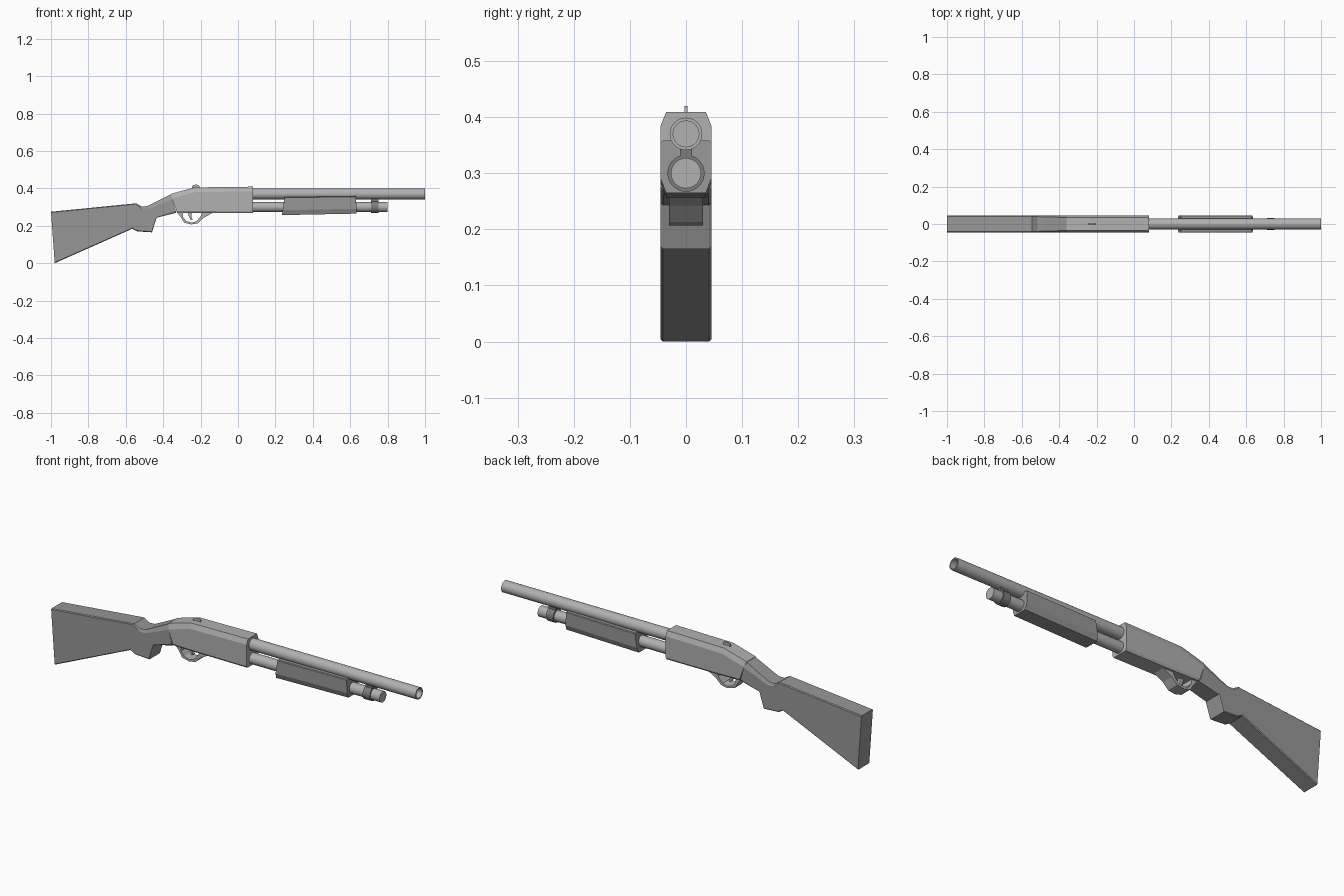
import bpy, bmesh, math

if "Cube" in bpy.data.objects:
    bpy.data.objects.remove(bpy.data.objects["Cube"])


def grey(name, v):
    m = bpy.data.materials.new(name)
    m.diffuse_color = (v, v, v, 1)
    m.use_nodes = True
    m.node_tree.nodes["Principled BSDF"].inputs["Base Color"].default_value = m.diffuse_color
    return m


METAL, DARK, BLACK = grey("metal_grey", 0.44), grey("stock_grey", 0.31), grey("clamp_grey", 0.2)


def finish(name, bm, mat, smooth=False):
    bmesh.ops.recalc_face_normals(bm, faces=bm.faces[:])
    me = bpy.data.meshes.new(name)
    bm.to_mesh(me)
    bm.free()
    me.materials.append(mat)
    ob = bpy.data.objects.new(name, me)
    bpy.context.collection.objects.link(ob)
    if smooth:
        bpy.context.view_layer.objects.active = ob
        ob.select_set(True)
        bpy.ops.object.shade_smooth_by_angle(angle=math.radians(35))
        ob.select_set(False)
    return ob


def bridge(bm, rings):
    """Join successive rings with quads and cap both ends."""
    n = len(rings[0])
    for a, b in zip(rings, rings[1:]):
        for i in range(n):
            j = (i + 1) % n
            bm.faces.new((a[i], a[j], b[j], b[i]))
    bm.faces.new(rings[0])
    bm.faces.new(rings[-1])


def loft(name, stations, mat, w=0.0455):
    """Chamfered sections; station = top x,z, bottom x,z, top chamfer y,z, bottom chamfer y,z."""
    bm = bmesh.new()
    rings = []
    for xt, zt, xb, zb, ty, tz, by, bz in stations:
        h = zt - zb
        half = [(w - by, 0), (w, bz), (w, h - tz), (w - ty, h)]
        ring = half + [(-y, z) for y, z in reversed(half)]
        rings.append([bm.verts.new((xb + (xt - xb) * z / h, y, zb + z)) for y, z in ring])
    bridge(bm, rings)
    return finish(name, bm, mat)


def lathe(name, profile, z, mat, n=32):
    """Turn (x, radius) points about the x axis at height z."""
    bm = bmesh.new()
    angles = [2 * math.pi * i / n for i in range(n)]
    bridge(bm, [[bm.verts.new((x, r * math.sin(t), z + r * math.cos(t))) for t in angles]
                for x, r in profile])
    return finish(name, bm, mat, True)


def plate(name, pts, w, mat):
    """Extrude a side profile across y."""
    bm = bmesh.new()
    bridge(bm, [[bm.verts.new((x, y, z)) for x, z in pts] for y in (-w, w)])
    return finish(name, bm, mat)


# Stock with angular pistol grip
low = (0.004, 0.004)
loft("stock", [
    (-1.0, 0.275, -0.98, 0.0, *low, *low),
    (-0.545, 0.320, -0.565, 0.184, *low, *low),
    (-0.515, 0.303, -0.54, 0.170, 0.006, 0.010, *low),
    (-0.485, 0.305, -0.46, 0.165, 0.007, 0.014, *low),
    (-0.45, 0.322, -0.435, 0.243, 0.008, 0.018, *low),
    (-0.358, 0.368, -0.33, 0.269, 0.010, 0.025, 0.006, 0.010),
], DARK, 0.045)

# Receiver
ch = (0.010, 0.025, 0.006, 0.010)
loft("receiver", [
    (-0.36, 0.370, -0.325, 0.270, *ch),
    (-0.235, 0.405, -0.21, 0.268, *ch),
    (0.08, 0.409, 0.08, 0.267, *ch),
], METAL)

# Sliding fore-end
loft("pump_grip", [
    (0.25, 0.353, 0.235, 0.257, 0.004, 0.003, 0.010, 0.026),
    (0.63, 0.358, 0.635, 0.265, 0.004, 0.003, 0.010, 0.026),
], DARK)

# Hollow barrel and magazine tube
lathe("barrel", [(0.06, 0.029), (1.0, 0.029), (1.0, 0.023), (0.75, 0.023)], 0.370, METAL)
lathe("magazine_tube", [(0.06, 0.027), (0.8, 0.027)], 0.300, METAL)

# Barrel clamp
lathe("clamp_ring", [(0.71, 0.033), (0.75, 0.033)], 0.300, BLACK)
plate("clamp_bracket", [(0.71, 0.32), (0.75, 0.32), (0.75, 0.348), (0.71, 0.348)], 0.011, BLACK)

# Trigger guard loop
outer = [(-0.33, 0.276), (-0.305, 0.245), (-0.288, 0.217), (-0.25, 0.207),
         (-0.215, 0.213), (-0.185, 0.242), (-0.13, 0.272)]
inner = [(-0.294, 0.276), (-0.294, 0.247), (-0.277, 0.226), (-0.25, 0.217),
         (-0.222, 0.223), (-0.2, 0.250), (-0.19, 0.276)]
plate("trigger_guard", outer + inner[::-1], 0.03, METAL)

# Curved trigger
plate("trigger", [(-0.272, 0.276), (-0.245, 0.276), (-0.25, 0.253), (-0.243, 0.232),
                  (-0.252, 0.231), (-0.262, 0.249)], 0.008, METAL)

# Rear sight: thin arched blade
arc = [math.pi * i / 8 for i in range(8, -1, -1)]
plate("rear_sight", [(-0.245, 0.400)] + [
    (-0.225 + 0.02 * math.cos(t), 0.409 + 0.011 * math.sin(t)) for t in arc]
    + [(-0.205, 0.400)], 0.003, METAL)
